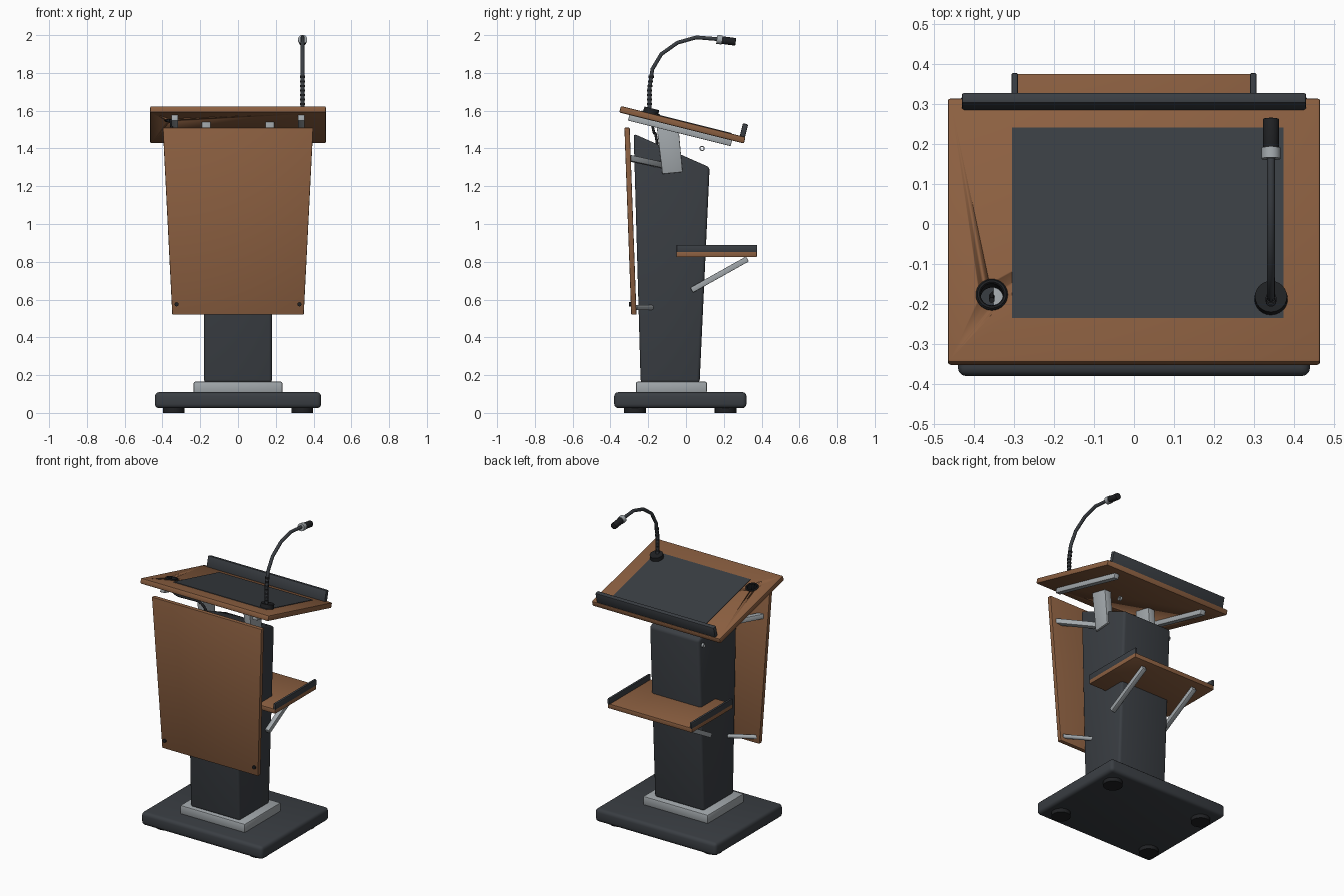
import bpy, bmesh, math
from mathutils import Matrix, Vector

if "Cube" in bpy.data.objects:
    bpy.data.objects.remove(bpy.data.objects["Cube"])


def material(name, rgb):
    m = bpy.data.materials.new(name)
    m.diffuse_color = (*rgb, 1)
    m.use_nodes = True
    m.node_tree.nodes["Principled BSDF"].inputs["Base Color"].default_value = m.diffuse_color
    return m


WOOD = material("wood", (0.26, 0.115, 0.052))
DARK = material("charcoal", (0.042, 0.048, 0.056))
BLACK = material("black", (0.014, 0.015, 0.017))
STEEL = material("steel", (0.36, 0.39, 0.41))


def finish(bm, name, mat, bevel=0, segs=2, matrix=None):
    bmesh.ops.recalc_face_normals(bm, faces=bm.faces)
    if bevel:
        bmesh.ops.bevel(bm, geom=bm.edges[:], offset=bevel, segments=segs,
                        profile=0.5, affect='EDGES')
    if matrix:
        bm.transform(matrix)
    for f in bm.faces:
        f.smooth = True
    me = bpy.data.meshes.new(name)
    bm.to_mesh(me)
    bm.free()
    me.materials.append(mat)
    ob = bpy.data.objects.new(name, me)
    bpy.context.collection.objects.link(ob)
    bpy.ops.object.select_all(action='DESELECT')
    ob.select_set(True)
    bpy.context.view_layer.objects.active = ob
    bpy.ops.object.shade_smooth_by_angle(angle=math.radians(35))
    return ob


def loft(name, low, high, mat, **kw):
    """Solid between two rings of points."""
    bm = bmesh.new()
    a = [bm.verts.new(p) for p in low]
    b = [bm.verts.new(p) for p in high]
    bm.faces.new(a)
    bm.faces.new(b)
    n = len(a)
    for i in range(n):
        j = (i + 1) % n
        bm.faces.new((a[i], a[j], b[j], b[i]))
    return finish(bm, name, mat, **kw)


def rect(x, y0, y1, z0, z1):
    """Ring of four corners whose front is at y0, z0 and back at y1, z1."""
    return [(-x, y0, z0), (x, y0, z0), (x, y1, z1), (-x, y1, z1)]


def box(name, x, y, z, mat, **kw):
    low = [(x[0], y[0], z[0]), (x[1], y[0], z[0]), (x[1], y[1], z[0]), (x[0], y[1], z[0])]
    return loft(name, low, [(p[0], p[1], z[1]) for p in low], mat, **kw)


def aim(p, q):
    d = Vector(q) - Vector(p)
    return Matrix.Translation(p) @ d.to_track_quat('Z', 'Y').to_matrix().to_4x4(), d.length


def bar(name, p, q, w, mat, **kw):
    m, l = aim(p, q)
    return box(name, (-w / 2, w / 2), (-w / 2, w / 2), (0, l), mat, matrix=m, **kw)


def rod(name, p, q, r, mat, sides=24, r2=None, matrix=None, **kw):
    m, l = aim(p, q)
    bm = bmesh.new()
    bmesh.ops.create_cone(bm, cap_ends=True, segments=sides, radius1=r,
                          radius2=r2 or r, depth=l, matrix=Matrix.Translation((0, 0, l / 2)))
    return finish(bm, name, mat, matrix=(matrix @ m if matrix else m), **kw)


def lathe(name, profile, mat, matrix, sides=32):
    """Closed profile of (radius, z) spun round z."""
    bm = bmesh.new()
    rings = [[bm.verts.new((r * math.cos(2 * math.pi * i / sides),
                            r * math.sin(2 * math.pi * i / sides), z)) for r, z in profile]
             for i in range(sides)]
    for i in range(sides):
        a, b = rings[i], rings[(i + 1) % sides]
        for k in range(len(profile)):
            m = (k + 1) % len(profile)
            bm.faces.new((a[k], b[k], b[m], a[m]))
    return finish(bm, name, mat, matrix=matrix)


def tube(name, pts, r, mat, kind='POLY'):
    cu = bpy.data.curves.new(name, 'CURVE')
    cu.dimensions = '3D'
    cu.bevel_depth = r
    cu.bevel_resolution = 3
    cu.use_fill_caps = True
    sp = cu.splines.new(kind)
    sp.points.add(len(pts) - 1)
    for p, c in zip(sp.points, pts):
        p.co = (*c, 1)
    if kind == 'NURBS':
        sp.use_endpoint_u = True
        sp.order_u = 3
    cu.materials.append(mat)
    ob = bpy.data.objects.new(name, cu)
    bpy.context.collection.objects.link(ob)
    return ob


# Base, feet and collar
box("base", (-.44, .44), (-.38, .32), (.025, .11), DARK, bevel=.022, segs=3)
for x in (-.34, .34):
    for y in (-.27, .21):
        rod("foot", (x, y, 0), (x, y, .03), .058, BLACK)
box("collar", (-.235, .235), (-.265, .11), (.105, .165), STEEL, bevel=.008)

# Tapered column with sloping top
loft("column", rect(.18, -.24, .072, .16, .16), rect(.18, -.277, .125, 1.478, 1.30),
     DARK, bevel=.016, segs=3)

# Front panel
loft("front_panel", rect(.348, -.29, -.262, .52, .52), rect(.398, -.326, -.298, 1.51, 1.51),
     WOOD, bevel=.004)

# Shelf with side lips
box("shelf", (-.305, .305), (-.05, .375), (.825, .855), WOOD, bevel=.003)
for s in (-1, 1):
    box("shelf_lip", sorted((s * .29, s * .306)), (-.05, .377), (.85, .89), DARK, bevel=.004)

# Brackets repeated on both sides
for s in (-1, 1):
    bar("shelf_strut", (s * .193, .03, .65), (s * .193, .325, .815), .03, STEEL, bevel=.003)
    rod("lower_panel_rod", (s * .325, -.27, .558), (s * .17, -.18, .558), .013, STEEL)
    bar("upper_panel_bar", (s * .35, -.305, 1.35), (s * .17, -.13, 1.312), .032, STEEL, bevel=.003)
    rod("panel_screw", (s * .325, -.303, .575), (s * .325, -.275, .575), .011, BLACK, sides=16)
    xs = sorted((s * .145, s * .192))
    loft("desk_upright",
         [(xs[0], -.125, 1.265), (xs[1], -.125, 1.265), (xs[1], -.018, 1.275), (xs[0], -.018, 1.275)],
         [(xs[0], -.158, 1.54), (xs[1], -.158, 1.54), (xs[1], -.04, 1.515), (xs[0], -.04, 1.515)],
         STEEL, bevel=.003)

# Tilted desk top: everything below uses this frame
T = Matrix.Translation((0, -.019, 1.5255)) @ Matrix.Rotation(math.radians(-14), 4, 'X')
desk = box("desk_top", (-.465, .465), (-.34, .34), (-.0175, .0175), WOOD, bevel=.007, matrix=T)
gx, gy = -.355, -.167
cutter = rod("grommet_cutter", (gx, gy, -.1), (gx, gy, .1), .034, DARK, sides=32, matrix=T)
cutter.hide_render = True
cutter.hide_viewport = True
cut = desk.modifiers.new("cable_hole", 'BOOLEAN')
cut.object = cutter
cut.operation = 'DIFFERENCE'

box("desk_pad", (-.305, .373), (-.227, .263), (.015, .0205), DARK, matrix=T)
box("desk_lip", (-.43, .43), (.309, .337), (.012, .086), DARK, bevel=.006, matrix=T)
for s in (-1, 1):
    box("desk_rail", sorted((s * .318, s * .352)), (-.285, .275), (-.048, -.016), STEEL,
        bevel=.003, matrix=T)

# Cable grommet and cable
lathe("grommet", [(.028, -.02), (.034, -.02), (.034, .0175), (.04, .0175), (.04, .021),
                  (.036, .026), (.031, .026), (.028, .022)],
      BLACK, T @ Matrix.Translation((gx, gy, 0)))
tube("cable", [(-.355, -.19, 1.60), (-.358, -.178, 1.53), (-.34, -.17, 1.48), (-.24, -.165, 1.48),
               (-.14, -.16, 1.48), (-.11, -.15, 1.40)], .007, BLACK, 'NURBS')
for x, y, z in ((.18, .085, 1.40), (-.19, .09, 1.26)):
    lathe("cable_clip", [(.008, -.007), (.014, -.007), (.014, .007), (.008, .007)], STEEL,
          Matrix.Translation((x, y, z)) @ Matrix.Rotation(math.pi / 2, 4, 'Y'), sides=16)

# Microphone: mount, ribbed gooseneck and head
mx = .342
rod("mic_mount", (mx, -.178, .015), (mx, -.178, .045), .042, BLACK, r2=.04, matrix=T)
tube("gooseneck", [(mx, -.193, 1.59), (mx, -.193, 1.72), (mx, -.178, 1.82), (mx, -.13, 1.90),
                   (mx, -.045, 1.96), (mx, .055, 1.988), (mx, .165, 1.979)], .0105, DARK)
for i in range(7):
    z = 1.635 + i * .024
    y = -.193 + max(0, z - 1.72) * .15
    rod("gooseneck_rib", (mx, y, z - .006), (mx, y, z + .006), .0135, BLACK, sides=16)
rod("mic_collar", (mx, .163, 1.978), (mx, .19, 1.974), .024, STEEL)
rod("mic_head", (mx, .188, 1.9743), (mx, .263, 1.964), .0205, BLACK, bevel=.003)
